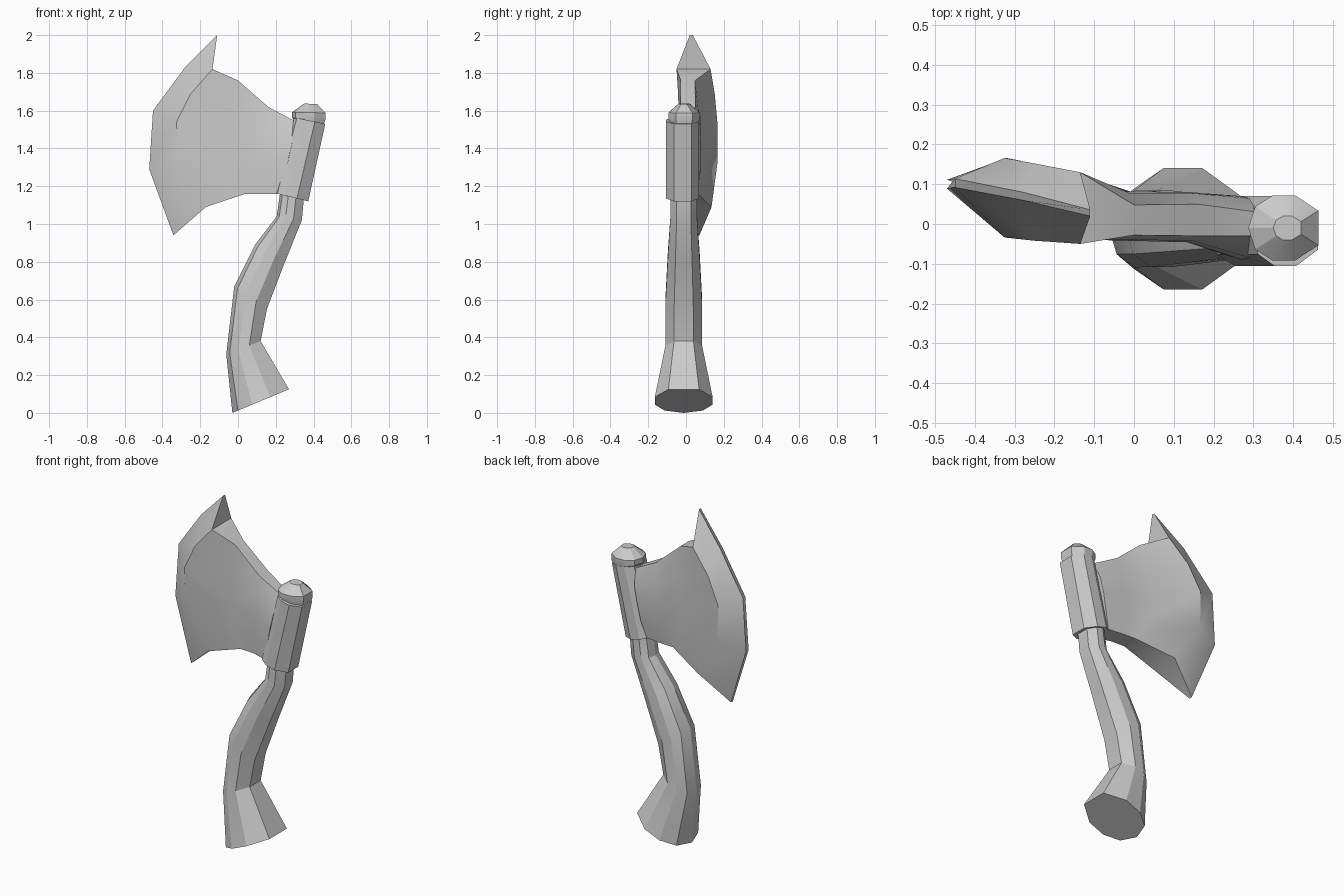
import bpy, bmesh
from mathutils import Vector

if "Cube" in bpy.data.objects:
    bpy.data.objects.remove(bpy.data.objects["Cube"])

# Half of the nine-sided cross-section: (along the ring, across in y)
HALF = [(1, .53), (.34, 1), (-.3, 1), (-.8, .66)]
SECTION = HALF + [(-1, 0)] + [(a, -b) for a, b in reversed(HALF)]


def make(name, bm, angle):
    bmesh.ops.recalc_face_normals(bm, faces=bm.faces)
    mesh = bpy.data.meshes.new(name)
    bm.to_mesh(mesh)
    bm.free()
    obj = bpy.data.objects.new(name, mesh)
    bpy.context.collection.objects.link(obj)
    bpy.ops.object.select_all(action='DESELECT')
    obj.select_set(True)
    bpy.context.view_layer.objects.active = obj
    bpy.ops.object.shade_smooth_by_angle(angle=angle)
    return obj


def loft(name, rings, angle=.4):
    """Skin closed rings of points and cap both ends."""
    bm = bmesh.new()
    loops = [[bm.verts.new(p) for p in ring] for ring in rings]
    n = len(loops[0])
    for a, b in zip(loops, loops[1:]):
        for i in range(n):
            j = (i + 1) % n
            bm.faces.new((a[i], a[j], b[j], b[i]))
    bm.faces.new(loops[0])
    bm.faces.new(loops[-1])
    return make(name, bm, angle)


def tube(name, outline, cy):
    """Rings given by left x,z / right x,z in the front view, and half depth."""
    rings = []
    for lx, lz, rx, rz, hy in outline:
        c = Vector(((lx + rx) / 2, cy, (lz + rz) / 2))
        u = Vector(((rx - lx) / 2, 0, (rz - lz) / 2))
        rings.append([c + u * a + Vector((0, hy * b, 0)) for a, b in SECTION])
    return loft(name, rings)


# Curved handle with flared foot
tube("handle", [
    (-.03, .0, .27, .125, .153),
    (-.062, .31, .12, .38, .097),
    (-.02, .67, .153, .55, .096),
    (.09, .89, .245, .79, .084),
    (.205, 1.04, .338, 1.02, .071),
    (.225, 1.18, .35, 1.15, .07),
], -.012)

# Socket around the handle
tube("socket", [
    (.19, 1.165, .372, 1.12, .088),
    (.295, 1.565, .462, 1.53, .088),
], -.018)

# Knob on top
tube("knob", [
    (.305, 1.54, .448, 1.51, .072),
    (.287, 1.562, .463, 1.553, .082),
    (.287, 1.592, .463, 1.588, .082),
    (.35, 1.638, .42, 1.634, .03),
], -.01)

# Blade columns from socket to cutting edge: x, z, centre y, half thickness
columns = [
    [(.31, 1.54, 0, .03), (.29, 1.45, -.01, .075), (.27, 1.36, -.01, .08),
     (.25, 1.26, -.01, .075), (.22, 1.16, -.01, .06)],
    [(.16, 1.62, .01, .04), (.15, 1.50, .017, .06), (.14, 1.38, .017, .063),
     (.13, 1.27, .015, .06), (.13, 1.16, .01, .05)],
    [(0, 1.76, .01, .038), (-.01, 1.58, .019, .058), (-.02, 1.42, .02, .062),
     (-.01, 1.28, .02, .06), (.04, 1.16, .015, .05)],
    [(-.135, 1.82, .04, .09), (-.25, 1.69, .055, .097), (-.325, 1.54, .066, .1),
     (-.32, 1.32, .066, .1), (-.17, 1.09, .05, .085)],
    [(-.11, 2.0, .028, .008), (-.28, 1.83, .07, .01), (-.45, 1.6, .103, .011),
     (-.47, 1.29, .1, .011), (-.342, .94, .062, .009)],
]
loft("blade", [[(x, y - h, z) for x, z, y, h in col] +
               [(x, y + h, z) for x, z, y, h in reversed(col)]
               for col in columns], .6)
